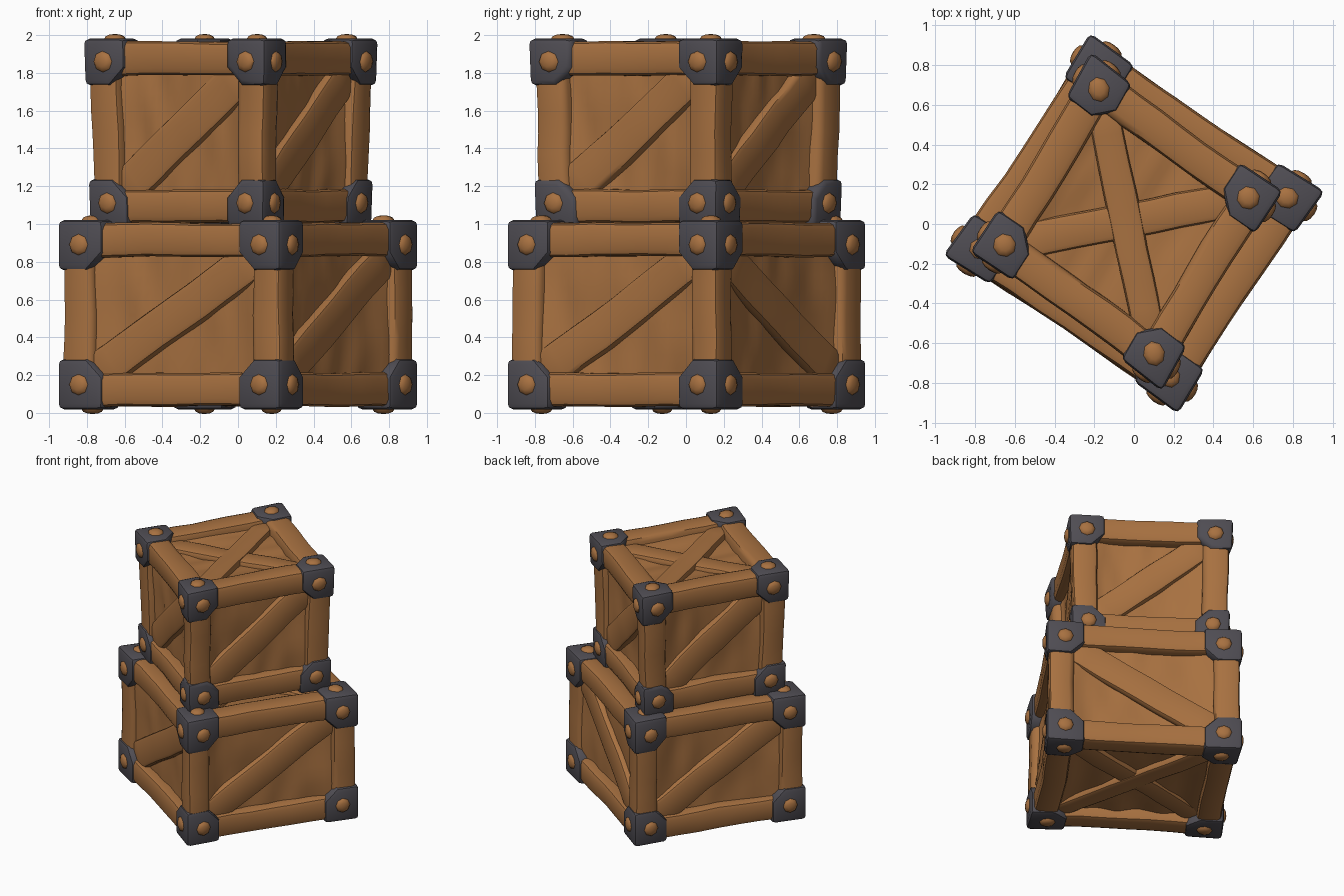
import bpy, bmesh, math
from mathutils import Vector, Matrix, noise

cube = bpy.data.objects.get("Cube")
if cube:
    bpy.data.objects.remove(cube, do_unlink=True)


def material(name, rgb):
    m = bpy.data.materials.new(name)
    m.use_nodes = True
    m.diffuse_color = (*rgb, 1)
    m.node_tree.nodes["Principled BSDF"].inputs["Base Color"].default_value = (*rgb, 1)
    return m


WOOD = material("brown wood", (0.39, 0.165, 0.052))
METAL = material("dark iron", (0.078, 0.073, 0.086))
UP = Vector((0, 0, 1))
BEAM = 0.178      # beam thickness
PROUD = 0.017     # how far brackets stand out


def merge(target, part):
    me = bpy.data.meshes.new("part")
    part.to_mesh(me)
    part.free()
    target.from_mesh(me)
    bpy.data.meshes.remove(me)


def beam(target, matrix, length, width, depth, bevel=0.035):
    """Rounded timber along local x, cut into segments and roughened."""
    b = bmesh.new()
    bmesh.ops.create_cube(b, size=1, matrix=Matrix.Diagonal((length, width, depth, 1)))
    bmesh.ops.bevel(b, geom=b.edges[:], offset=bevel, segments=2, profile=0.5, affect='EDGES')
    for i in range(1, 8):
        bmesh.ops.bisect_plane(b, geom=b.verts[:] + b.edges[:] + b.faces[:],
                               plane_co=((i / 8 - 0.5) * length, 0, 0), plane_no=(1, 0, 0))
    b.transform(matrix)
    for v in b.verts:
        v.co += noise.noise_vector(v.co * 3.5) * 0.01
    merge(target, b)


def frame(x, z, origin):
    """Matrix with local x and z along the given directions."""
    x, z = x.normalized(), z.normalized()
    m = Matrix((x, z.cross(x), z)).transposed().to_4x4()
    m.translation = origin
    return m


def bracket(target, corner, signs, size):
    """Corner cube with its three inner edges cut back."""
    b = bmesh.new()
    bmesh.ops.create_cube(b, size=size)
    inner = min(b.verts, key=lambda v: sum(v.co))
    bmesh.ops.bevel(b, geom=list(inner.link_edges), offset=0.095, segments=1, affect='EDGES')
    outer = [e for e in b.edges if e.calc_face_angle(0) > 1.2]
    bmesh.ops.bevel(b, geom=outer, offset=0.03, segments=2, profile=0.5, affect='EDGES')
    b.transform(Matrix.Translation(Vector((1, 1, 1)) * -size / 2))
    b.transform(Matrix.Diagonal((*signs, 1)))
    b.transform(Matrix.Translation(corner))
    bmesh.ops.recalc_face_normals(b, faces=b.faces[:])
    merge(target, b)


def stud(target, position, normal):
    """Low domed nail head."""
    b = bmesh.new()
    bmesh.ops.create_uvsphere(b, u_segments=8, v_segments=6, radius=1)
    place = Matrix.Translation(position) @ normal.to_track_quat('Z', 'Y').to_matrix().to_4x4()
    b.transform(place @ Matrix.Diagonal((0.056, 0.056, 0.024, 1)))
    merge(target, b)


def panel(target, n, t, u, dist, half_t, half_u):
    """Recessed wall with weathered ridges, swelling up to the frame at both ends."""
    b = bmesh.new()
    bmesh.ops.create_grid(b, x_segments=28, y_segments=12, size=1)
    for v in b.verts:
        a, c = v.co.x, v.co.y
        wave = noise.noise(Vector((a * 4, c * 1.2, 0)) + n * 7)
        swell = min(0.085 * abs(a) ** 4, 0.04)
        v.co = n * (dist + wave * 0.02 + swell) + t * a * half_t + u * c * half_u
    merge(target, b)


def build_crate(name, s, h, centre, stretch, taper, slopes, bracket_size):
    parts = {k: bmesh.new() for k in ("beams", "panels", "braces", "brackets", "studs")}
    axes = [Vector((1, 0, 0)), Vector((0, 1, 0)), UP]
    half = Vector((s, s, h))

    # Twelve frame beams
    for i, axis in enumerate(axes):
        j, k = (i + 1) % 3, (i + 2) % 3
        for p in (-1, 1):
            for q in (-1, 1):
                o = axes[j] * p * (half[j] - BEAM / 2) + axes[k] * q * (half[k] - BEAM / 2)
                beam(parts["beams"], frame(axis, axes[k], o), 2 * half[i] - 0.04, BEAM, BEAM)

    # Side walls with one diagonal brace each
    for i, slope in enumerate(slopes):
        n = Matrix.Rotation(i * math.pi / 2, 3, 'Z') @ axes[0]
        t = UP.cross(n)
        panel(parts["panels"], n, t, UP, s - 0.08, s - 0.06, h - 0.06)
        d = t * (s - BEAM) + UP * slope * (h - BEAM)
        beam(parts["braces"], frame(d, n, n * (s - 0.07)), 2 * d.length + 0.08, 0.215, 0.08, 0.025)

    # Lid and base with crossed braces
    for side in (-1, 1):
        n = UP * side
        panel(parts["panels"], n, axes[1].cross(n), axes[1], h - 0.08, s - 0.06, s - 0.06)
        for slope in (-1, 1):
            d = Vector((1, slope, 0)) * (s - BEAM)
            o = n * (h - 0.07 - 0.006 * (slope + 1))
            beam(parts["braces"], frame(d, n, o), 2 * d.length + 0.06, 0.17, 0.08, 0.025)

    # Corner brackets, three studs on each
    for sx in (-1, 1):
        for sy in (-1, 1):
            for sz in (-1, 1):
                signs = Vector((sx, sy, sz))
                corner = Vector([signs[i] * (half[i] + PROUD) for i in range(3)])
                bracket(parts["brackets"], corner, signs, bracket_size)
                for i, axis in enumerate(axes):
                    p = corner - signs * bracket_size * 0.49
                    p[i] = corner[i]
                    stud(parts["studs"], p, axis * signs[i])

    # Bow the sides inward, taper, skew along the diagonals and place
    for key, b in parts.items():
        for v in b.verts:
            x, y, z = v.co
            grow = 1 + taper * z / h
            bow_x = 1 - 0.025 * max(0, 1 - (y / s) ** 2)
            bow_y = 1 - 0.025 * max(0, 1 - (x / s) ** 2)
            v.co = stretch @ Vector((x * bow_x * grow, y * bow_y * grow, z)) + centre
        me = bpy.data.meshes.new(name + "_" + key)
        b.to_mesh(me)
        b.free()
        me.materials.append(METAL if key == "brackets" else WOOD)
        ob = bpy.data.objects.new(me.name, me)
        bpy.context.collection.objects.link(ob)
        made.append(ob)


def skew(angle_a, angle_b, length_a, length_b):
    """Turn a square so its two diagonals get the given angles and lengths."""
    a, b = math.radians(angle_a), math.radians(angle_b)
    diagonals = Matrix(((math.cos(a) * length_a, -math.sin(b) * length_b, 0),
                        (math.sin(a) * length_a, math.cos(b) * length_b, 0),
                        (0, 0, 1)))
    return diagonals @ Matrix.Rotation(math.radians(-45), 3, 'Z')


made = []
build_crate("lower_crate", 0.668, 0.485, Vector((0, 0.003, 0.52)),
            skew(9.5, 13, 1.005, 1.015), 0, (1, -1, 1, 1), 0.268)
build_crate("upper_crate", 0.55, 0.48, Vector((-0.038, 0.012, 1.485)),
            skew(11, 11.8, 0.98, 1.065), 0.022, (1, 1, 1, 1), 0.25)

bpy.ops.object.select_all(action='DESELECT')
for ob in made:
    ob.select_set(True)
bpy.context.view_layer.objects.active = made[0]
bpy.ops.object.shade_smooth_by_angle(angle=math.radians(42))
